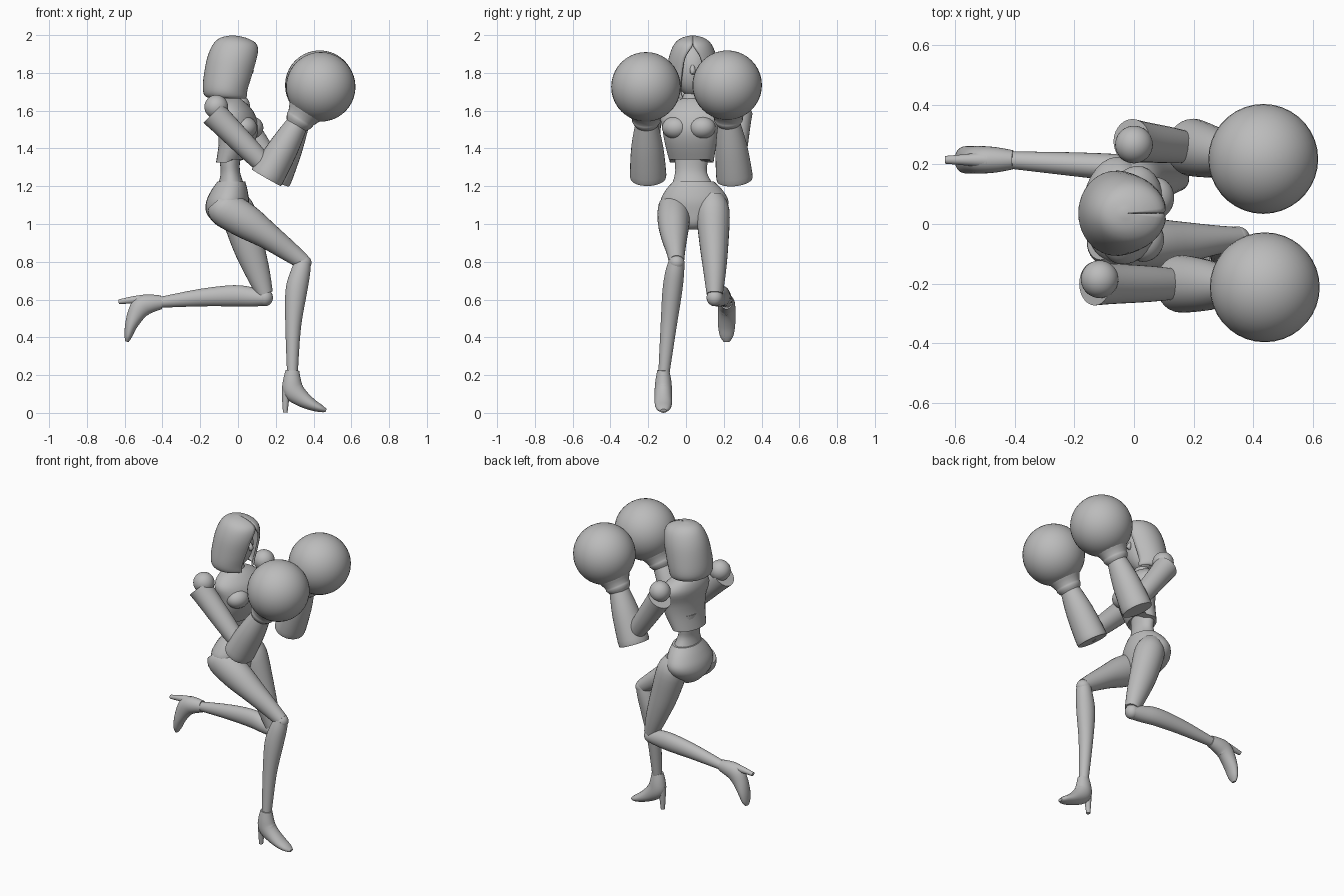
import bpy, bmesh, math
from mathutils import Vector, Matrix

cube = bpy.data.objects.get("Cube")
if cube:
    bpy.data.objects.remove(cube, do_unlink=True)

grey = bpy.data.materials.new("plain grey")
grey.use_nodes = True
TONE = (0.5, 0.5, 0.5, 1)
grey.diffuse_color = TONE
grey.node_tree.nodes["Principled BSDF"].inputs["Base Color"].default_value = TONE


def finish(name, bm, at=(0, 0, 0), turn=0):
    """Turn a bmesh into a smooth object with its sharp edges kept."""
    bmesh.ops.recalc_face_normals(bm, faces=bm.faces)
    mesh = bpy.data.meshes.new(name)
    bm.to_mesh(mesh)
    bm.free()
    mesh.materials.append(grey)
    mesh.shade_smooth()
    mesh.set_sharp_from_angle(angle=math.radians(42))
    ob = bpy.data.objects.new(name, mesh)
    ob.location = at
    ob.rotation_euler.y = math.radians(turn)
    bpy.context.scene.collection.objects.link(ob)
    return ob


def spline(rows, steps):
    """Catmull-Rom interpolation through the given rows."""
    out = []
    last = len(rows) - 1
    for i in range(last):
        p0, p1, p2, p3 = (rows[max(0, min(last, k))] for k in (i - 1, i, i + 1, i + 2))
        for s in range(steps):
            t = s / steps
            out.append([0.5 * (2 * b + (c - a) * t + (2 * a - 5 * b + 4 * c - d) * t * t
                               + (3 * b - a - 3 * c + d) * t ** 3)
                        for a, b, c, d in zip(p0, p1, p2, p3)])
    return out + [list(rows[-1])]


def tube(name, rows, steps=4, yaw=0, upright=False, rise=0, at=(0, 0, 0), turn=0, seg=28):
    """Loft ellipses (x, y, z, depth radius, side radius) along a path."""
    rows = spline(rows, steps)
    pts = [Vector(r[:3]) for r in rows]
    lateral = Matrix.Rotation(math.radians(yaw), 3, 'Z') @ Vector((0, 1, 0))
    bm = bmesh.new()
    rings = []
    for i, r in enumerate(rows):
        along = Vector((0, 0, -1)) if upright else (
            pts[min(i + 1, len(pts) - 1)] - pts[max(i - 1, 0)]).normalized()
        side = (lateral - along * lateral.dot(along)).normalized()
        depth = side.cross(along) * -1 if not upright else Vector((lateral.y, -lateral.x, 0))
        ring = []
        for k in range(seg):
            a = math.tau * k / seg
            p = pts[i] + depth * math.cos(a) * r[3] + side * math.sin(a) * r[4]
            if i == len(rows) - 1:
                p.z += rise * max(0, math.cos(a)) ** 2
            ring.append(bm.verts.new(p))
        rings.append(ring)
    for a, b in zip(rings, rings[1:]):
        for k in range(seg):
            bm.faces.new((a[k], a[(k + 1) % seg], b[(k + 1) % seg], b[k]))
    bm.faces.new(rings[0])
    bm.faces.new(rings[-1])
    return finish(name, bm, at, turn)


def ball(name, at, radii, yaw=0):
    bm = bmesh.new()
    bmesh.ops.create_uvsphere(bm, u_segments=36, v_segments=20, radius=1)
    bmesh.ops.scale(bm, vec=radii, verts=bm.verts)
    bmesh.ops.rotate(bm, matrix=Matrix.Rotation(math.radians(yaw), 3, 'Z'), verts=bm.verts)
    return finish(name, bm, at)


# Torso, twisted against the hips
tube("bodice", [(-.035, .03, 1.665, .045, .05), (-.03, .03, 1.635, .075, .12),
                (-.015, .03, 1.58, .1, .168), (0, .025, 1.5, .102, .152),
                (-.01, .025, 1.42, .09, .138), (-.043, .03, 1.325, .07, .118)],
     yaw=-14, upright=True, rise=.05)
for label, s in (("near", -1), ("far", 1)):
    ball(label + "_bust", (.052 + .017 * s, .015 + .07 * s, 1.51), (.065, .072, .06), -14)
tube("waist", [(-.04, .03, 1.42, .06, .09), (-.043, .028, 1.33, .053, .086),
               (-.04, .027, 1.27, .052, .085), (-.036, .035, 1.21, .068, .108)], upright=True)
tube("hips", [(-.035, .04, 1.225, .073, .108), (-.045, .043, 1.18, .095, .15),
              (-.055, .045, 1.12, .113, .18), (-.058, .045, 1.06, .11, .155),
              (-.04, .04, 1.0, .08, .08), (-.03, .04, .97, .04, .035)], upright=True)

# Neck, head and face
tube("neck", [(-.03, .035, 1.78, .045, .045), (-.035, .033, 1.7, .042, .042),
              (-.035, .03, 1.63, .055, .065)], upright=True)
ball("head", (-.035, .035, 1.82), (.1, .098, .145))
tube("nose", [(.05, .035, 1.85, .006, .006), (.07, .035, 1.81, .014, .016),
              (.06, .035, 1.795, .006, .008)], steps=3, seg=10)

# Hood, open along the front: height, back x, front x, half width, opening angle
hood_rows = spline([(1.998, -.04, -.02, .01, 0), (1.985, -.095, .045, .06, 0),
                    (1.95, -.133, .1, .1, 1), (1.88, -.163, .108, .127, 20),
                    (1.78, -.182, .085, .14, 26), (1.71, -.186, .065, .142, 28),
                    (1.675, -.172, .06, .13, 28), (1.665, -.14, .055, .11, 30)], 4)
bm = bmesh.new()
rings = []
for z, back, front, half, gap in hood_rows:
    gap = math.radians(max(gap, .2))
    ring = []
    for k in range(37):
        a = gap + (math.tau - 2 * gap) * k / 36
        ring.append(bm.verts.new(((back + front) / 2 + (front - back) / 2 * math.cos(a),
                                  .036 + half * math.sin(a), z)))
    rings.append(ring)
for a, b in zip(rings, rings[1:]):
    for k in range(36):
        bm.faces.new((a[k], b[k], b[k + 1], a[k + 1]))
bm.faces.new(rings[0])
hood = finish("hood", bm)
shell = hood.modifiers.new("thickness", 'SOLIDIFY')
shell.thickness = .012

# Arms: shoulder ball, upper arm, forearm with cuff, round glove
arms = {
    "near": dict(shoulder=(-.115, -.185, 1.62), top=(-.12, -.2, 1.575), elbow=(.15, -.2, 1.245),
                 wrist=(.325, -.21, 1.55), glove=(.438, -.212, 1.726)),
    "far": dict(shoulder=(0, .266, 1.625), top=(.0, .278, 1.575), elbow=(.19, .258, 1.235),
                wrist=(.33, .225, 1.555), glove=(.433, .218, 1.735)),
}
for label, arm in arms.items():
    top, elbow, wrist, glove = (Vector(arm[k]) for k in ("top", "elbow", "wrist", "glove"))
    ball(label + "_shoulder", arm["shoulder"], (.063, .063, .063))
    joint = elbow.lerp(wrist, .12)
    tube(label + "_upper_arm", [(*top.lerp(joint, t), r, r) for t, r in
                                ((-.04, .073), (.15, .068), (.6, .06), (1, .048))])
    tube(label + "_forearm", [(*elbow.lerp(wrist, t), a, b) for t, a, b in
                              ((0, .088, .094), (.1, .09, .096), (.55, .078, .084),
                               (.93, .058, .06))], steps=3)
    tube(label + "_cuff", [(*wrist.lerp(glove, t), r, r) for t, r in
                           ((-.16, .058), (-.02, .076), (.06, .076), (.3, .1))], steps=2)
    ball(label + "_glove", glove, (.184, .184, .184))

# Standing leg
tube("standing_thigh", [(-.11, -.06, 1.12, .06, .06), (-.075, -.062, 1.085, .093, .085),
                        (.04, -.065, 1.015, .092, .085), (.16, -.062, .935, .07, .07),
                        (.27, -.054, .855, .054, .05), (.345, -.05, .8, .042, .04)])
ball("standing_knee", (.345, -.05, .795), (.044, .042, .042))
tube("standing_shin", [(.345, -.05, .8, .042, .042), (.33, -.06, .74, .052, .05),
                       (.308, -.073, .64, .057, .052), (.292, -.093, .45, .041, .042),
                       (.288, -.118, .2, .028, .029)])

# Raised leg
tube("raised_thigh", [(-.02, .135, 1.15, .06, .06), (0, .142, 1.07, .09, .088),
                      (.05, .148, .9, .084, .077), (.102, .152, .75, .066, .06),
                      (.142, .152, .63, .044, .043)])
ball("raised_knee", (.143, .152, .61), (.042, .043, .045))
tube("raised_shin", [(.145, .152, .607, .04, .042), (.08, .165, .613, .05, .045),
                     (-.02, .185, .62, .056, .046), (-.2, .2, .61, .046, .04),
                     (-.43, .215, .583, .027, .028)])

# High heeled boots, built around the ankle and turned into place
for label, ankle, turn in (("standing", (.288, -.12, .22), 0), ("raised", (-.41, .215, .585), 81)):
    tube(label + "_boot", [(0, 0, .005, .036, .032), (-.002, 0, -.05, .048, .042),
                           (.005, 0, -.1, .056, .046), (.045, 0, -.14, .046, .046),
                           (.1, 0, -.175, .032, .045), (.15, 0, -.197, .02, .035),
                           (.178, 0, -.208, .009, .016)], at=ankle, turn=turn)
    tube(label + "_heel", [(-.025, 0, -.08, .03, .03), (-.035, 0, -.14, .02, .02),
                           (-.038, 0, -.219, .012, .013)], at=ankle, turn=turn, seg=16)
